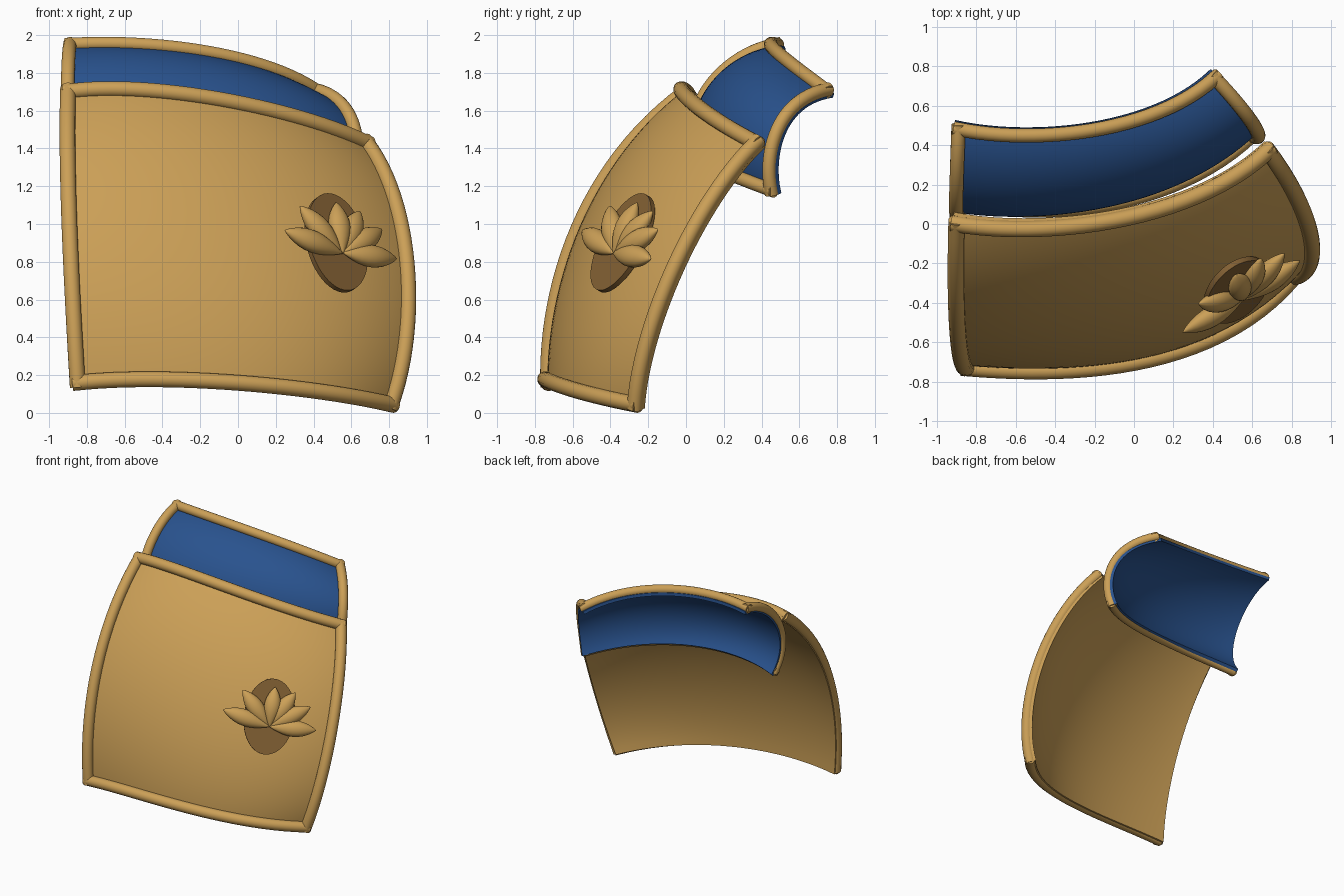
import bpy, bmesh, math
from mathutils import Vector, Matrix

if "Cube" in bpy.data.objects:
    bpy.data.objects.remove(bpy.data.objects["Cube"])


def material(name, rgb):
    m = bpy.data.materials.new(name)
    m.diffuse_color = (*rgb, 1)
    m.use_nodes = True
    m.node_tree.nodes["Principled BSDF"].inputs["Base Color"].default_value = m.diffuse_color
    return m


GOLD = material("gold", (0.60, 0.35, 0.095))
BLUE = material("blue", (0.022, 0.085, 0.27))
BROWN = material("brown", (0.22, 0.115, 0.033))


def curve(pts):
    """Smooth curve through evenly parameterised points."""
    pts = [Vector(p) for p in pts]
    n = len(pts) - 1

    def f(t):
        out = Vector((0, 0, 0))
        for i, p in enumerate(pts):
            w = 1
            for j in range(n + 1):
                if j != i:
                    w *= (t * n - j) / (i - j)
            out += p * w
        return out
    return f


def patch(top, bottom, left, right):
    """Surface filling four edges; u runs left to right, v bottom to top."""
    def s(u, v):
        ruled = bottom(u) * (1 - v) + top(u) * v + left(v) * (1 - u) + right(v) * u
        corners = (bottom(0) * (1 - u) + bottom(1) * u) * (1 - v) + (top(0) * (1 - u) + top(1) * u) * v
        return ruled - corners
    return s


def finish(name, bm, mat, angle=40):
    bmesh.ops.recalc_face_normals(bm, faces=bm.faces)
    me = bpy.data.meshes.new(name)
    bm.to_mesh(me)
    bm.free()
    me.materials.append(mat)
    ob = bpy.data.objects.new(name, me)
    bpy.context.collection.objects.link(ob)
    bpy.ops.object.select_all(action='DESELECT')
    bpy.context.view_layer.objects.active = ob
    ob.select_set(True)
    bpy.ops.object.shade_smooth_by_angle(angle=math.radians(angle))
    return ob


def panel(name, surf, mat, offset, thick, margin, n=28):
    """Thick sheet set behind the surface, running `margin` past its edges."""
    bm = bmesh.new()
    e = 1e-3
    mu = margin / (surf(1, .5) - surf(0, .5)).length
    mv = margin / (surf(.5, 1) - surf(.5, 0)).length
    layers = []
    for d in (offset, offset + thick):
        grid = []
        for i in range(n + 1):
            row = []
            for j in range(n + 1):
                u = -mu + (1 + 2 * mu) * i / n
                v = -mv + (1 + 2 * mv) * j / n
                nor = (surf(u + e, v) - surf(u - e, v)).cross(surf(u, v + e) - surf(u, v - e)).normalized()
                row.append(bm.verts.new(surf(u, v) - nor * d))
            grid.append(row)
        for i in range(n):
            for j in range(n):
                bm.faces.new((grid[i][j], grid[i + 1][j], grid[i + 1][j + 1], grid[i][j + 1]))
        layers.append(grid)
    a, b = layers
    rim = lambda g: [g[i][0] for i in range(n)] + [g[n][i] for i in range(n)] + \
        [g[n - i][n] for i in range(n)] + [g[0][n - i] for i in range(n)]
    ra, rb = rim(a), rim(b)
    for k in range(len(ra)):
        m = (k + 1) % len(ra)
        bm.faces.new((ra[k], ra[m], rb[m], rb[k]))
    return finish(name, bm, mat)


def tube(name, f, r, ext=0.025, n=24, sides=16):
    pts = [f(i / n) for i in range(n + 1)]
    pts[0] += (pts[0] - pts[1]).normalized() * ext
    pts[-1] += (pts[-1] - pts[-2]).normalized() * ext
    bm = bmesh.new()
    rings = []
    ref = Vector((0.5, -0.7, 0.45))
    for i, p in enumerate(pts):
        t = (pts[min(i + 1, n)] - pts[max(i - 1, 0)]).normalized()
        x = t.cross(ref).normalized()
        y = t.cross(x)
        rings.append([bm.verts.new(p + (x * math.cos(a) + y * math.sin(a)) * r)
                      for a in (2 * math.pi * k / sides for k in range(sides))])
    for a, b in zip(rings, rings[1:]):
        for k in range(sides):
            m = (k + 1) % sides
            bm.faces.new((a[k], a[m], b[m], b[k]))
    bm.faces.new(rings[0])
    bm.faces.new(rings[-1])
    return finish(name, bm, GOLD)


def plate(name, edges, mat, r, offset, thick):
    fs = [curve(e) for e in edges]
    panel(name + "_panel", patch(*fs), mat, offset, thick, r * 0.8)
    for side, f in zip(("top", "bottom", "left", "right"), fs):
        tube(f"{name}_{side}_trim", f, r)


# Large lower plate: top, bottom, left, right edges
plate("lower", (
    [(-0.9, 0, 1.70), (-0.4, -0.02, 1.70), (0.18, 0.09, 1.60), (0.68, 0.37, 1.43)],
    [(-0.85, -0.73, 0.16), (-0.3, -0.74, 0.175), (0.3, -0.62, 0.13), (0.81, -0.27, 0.045)],
    [(-0.85, -0.73, 0.16), (-0.88, -0.665, 0.70), (-0.90, -0.43, 1.24), (-0.9, 0, 1.70)],
    [(0.81, -0.27, 0.045), (0.90, -0.16, 0.53), (0.855, 0.07, 1.03), (0.68, 0.37, 1.43)],
), GOLD, 0.042, 0.012, 0.03)

# Blue upper plate tucked behind it
plate("upper", (
    [(-0.89, 0.48, 1.95), (-0.45, 0.45, 1.945), (0.02, 0.53, 1.87), (0.41, 0.74, 1.71)],
    [(-0.88, 0.11, 1.29), (-0.4, 0.07, 1.33), (0.13, 0.17, 1.29), (0.6, 0.45, 1.18)],
    [(-0.88, 0.11, 1.29), (-0.9, 0.05, 1.56), (-0.9, 0.20, 1.81), (-0.89, 0.48, 1.95)],
    [(0.6, 0.45, 1.18), (0.63, 0.45, 1.39), (0.58, 0.54, 1.59), (0.41, 0.74, 1.71)],
), BLUE, 0.036, 0.015, 0.025)

# Emblem frame: u across, v up, w outward
u = Vector((0.165, 0.11, -0.03)).normalized()
v = Vector((-0.05, 0.115, 0.265))
w = u.cross(v).normalized()
v = w.cross(u)
frame = Matrix((u, v, w)).transposed().to_4x4()
frame.translation = (0.52, -0.335, 0.90)

# Oval backing disc
bm = bmesh.new()
bmesh.ops.create_cone(bm, cap_ends=True, segments=48, radius1=1, radius2=1, depth=0.03,
                      matrix=frame @ Matrix.Diagonal((0.19, 0.285, 1, 1)))
finish("emblem_disc", bm, BROWN)

# Fan of pointed petals: angle, length, lift off the disc
for k, (ang, length, lift) in enumerate((
        (168, .37, .03), (134, .34, .025), (90, .30, .035),
        (61, .32, .025), (34, .34, .03), (4, .35, .035))):
    bm = bmesh.new()
    bmesh.ops.create_uvsphere(bm, u_segments=20, v_segments=14, radius=1)
    for p in bm.verts:
        t = (p.co.z + 1) / 2
        ring = math.sin(math.pi * t ** 1.1) ** 0.8 if 0 < t < 1 else 0
        d = Vector((p.co.x, p.co.y)).normalized() if 0 < t < 1 and ring > 1e-4 else Vector((0, 0))
        p.co = Vector((t * length, d.x * ring * 0.062, d.y * ring * 0.05))
    bm.transform(frame @ Matrix.Translation((0.01, -0.075, lift)) @ Matrix.Rotation(math.radians(ang), 4, 'Z'))
    finish(f"petal_{k + 1}", bm, GOLD)
